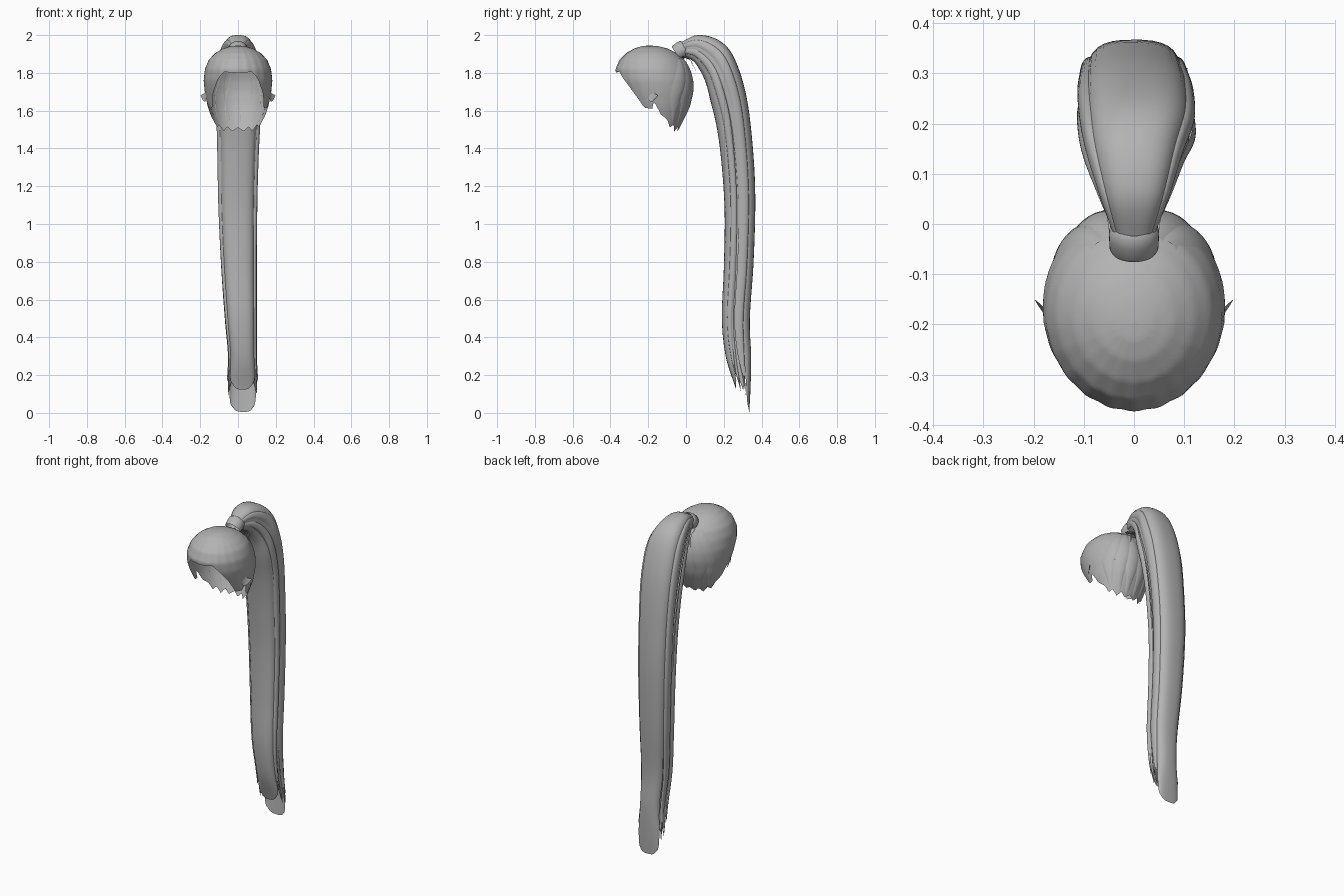
import bpy, math
from mathutils import Vector

cube = bpy.data.objects.get("Cube")
if cube:
    bpy.data.objects.remove(cube, do_unlink=True)

hair = bpy.data.materials.new("grey hair")
hair.use_nodes = True
GREY = (0.45, 0.45, 0.45, 1)
hair.diffuse_color = GREY
hair.node_tree.nodes["Principled BSDF"].inputs["Base Color"].default_value = GREY


def sheet(name, rows):
    """Smooth open surface through rows of points."""
    n = len(rows[0])
    faces = [(i * n + j, i * n + j + 1, (i + 1) * n + j + 1, (i + 1) * n + j)
             for i in range(len(rows) - 1) for j in range(n - 1)]
    mesh = bpy.data.meshes.new(name)
    mesh.from_pydata([p for row in rows for p in row], [], faces)
    mesh.materials.append(hair)
    obj = bpy.data.objects.new(name, mesh)
    bpy.context.collection.objects.link(obj)
    bpy.ops.object.select_all(action='DESELECT')
    obj.select_set(True)
    bpy.context.view_layer.objects.active = obj
    bpy.ops.object.mode_set(mode='EDIT')
    bpy.ops.mesh.select_all(action='SELECT')
    bpy.ops.mesh.remove_doubles(threshold=0.0002)
    bpy.ops.mesh.normals_make_consistent(inside=False)
    bpy.ops.object.mode_set(mode='OBJECT')
    bpy.ops.object.shade_smooth_by_angle(angle=math.radians(50))


def lookup(table, key):
    """Linear lookup on the first column, which ascends."""
    key = min(max(key, table[0][0]), table[-1][0])
    for a, b in zip(table, table[1:]):
        if key <= b[0]:
            f = (key - a[0]) / (b[0] - a[0])
            return [p + (q - p) * f for p, q in zip(a, b)][1:]


def spline(table, t):
    """Catmull-Rom through all rows, t from 0 to 1."""
    s = min(max(t, 0), 1) * (len(table) - 1)
    i = min(int(s), len(table) - 2)
    f = s - i
    p0, p1, p2, p3 = (table[min(max(i + k, 0), len(table) - 1)] for k in (-1, 0, 1, 2))
    return [0.5 * (2 * b + (c - a) * f + (2 * a - 5 * b + 4 * c - d) * f * f
                   + (3 * b - a - 3 * c + d) * f ** 3)
            for a, b, c, d in zip(p0, p1, p2, p3)]


# Scalp cap: height, front y, back y, half width
SCALP = [(1.49, -.18, -.045, .11), (1.55, -.24, -.015, .135), (1.62, -.30, .018, .16),
         (1.70, -.34, .036, .176), (1.76, -.365, .034, .182), (1.82, -.372, .018, .175),
         (1.87, -.35, -.01, .154), (1.905, -.315, -.05, .12), (1.93, -.272, -.10, .078),
         (1.942, -.232, -.15, .036), (1.945, -.195, -.195, 0)]
# Hairline height by angle from the front
HEM = [(0, 1.80), (25, 1.805), (35, 1.77), (49, 1.69), (59, 1.615), (75, 1.61),
       (82, 1.65), (90, 1.58), (105, 1.55), (112, 1.51), (126, 1.525), (138, 1.49),
       (152, 1.515), (164, 1.49), (180, 1.51)]


def scalp_point(deg, z, grow=1.0):
    a = math.radians(deg)
    front, back, half = lookup(SCALP, z)
    mid, depth = (front + back) / 2, (back - front) / 2
    # Soft combed furrows above the forehead only
    ripple = grow * (1 + 0.007 * max(0, math.cos(a)) * math.cos(22 * a))
    return Vector((half * ripple * math.sin(a), mid - depth * ripple * math.cos(a), z))


def hem(deg):
    deg = abs((deg + 180) % 360 - 180)
    return lookup(HEM, deg)[0]


TOP = SCALP[-1][0]
rows = []
for i in range(33):
    t = (i / 32) ** 2
    rows.append([scalp_point(d, TOP + (hem(d) - TOP) * t) for d in range(0, 361, 3)])
sheet("scalp_cap", rows)

# Overlapping locks combed up the back of the head
for k, mid in enumerate((122, 145, 168, 192, 215, 238)):
    rows = []
    for i in range(17):
        t = i / 16
        spread = 13 * (0.55 + 0.6 * math.sin(math.pi * min(t * 1.1, 1)))
        centre = 180 + (mid - 180) * (0.5 + 0.5 * min(1, t * 1.6))
        row = []
        for j in range(7):
            u = j / 3 - 1
            z = 1.88 + (hem(mid) - 1.88 + 0.05 * u * u) * t
            row.append(scalp_point(centre + spread * u, z, 1.03 - 0.035 * u * u))
        rows.append(row)
    sheet(f"nape_lock_{k + 1}", rows)


# Small flicks at the temples and the short strands below the tie
def wisp(name, path, width, across):
    rows = []
    for i in range(9):
        t = i / 8
        p = Vector(spline(path, t))
        w = Vector(across) * width * (1 - t ** 2)
        rows.append([p - w, p, p + w])
    sheet(name, rows)


for side, label in ((1, "left"), (-1, "right")):
    wisp(f"{label}_temple_flick", [(side * .168, -.19, 1.69), (side * .178, -.175, 1.67),
         (side * .198, -.15, 1.68)], .03, (0, .3, 1))
    for k in range(2):
        x = side * (.018 + .022 * k)
        wisp(f"{label}_loose_strand_{k + 1}", [(x, -.02, 1.885), (x * 1.2, .025, 1.865),
             (x * 1.4, .06 - .02 * k, 1.79)], .009, (1, 0, .3))

# Ponytail stations: outer y, outer z, inner y, inner z, right x, left x
TAIL = [(-.03, 1.96, .0, 1.885, -.042, .042), (.06, 2.0, .05, 1.85, -.07, .072),
        (.17, 1.975, .10, 1.76, -.098, .10), (.25, 1.89, .13, 1.65, -.11, .122),
        (.315, 1.70, .165, 1.50, -.114, .12), (.35, 1.45, .19, 1.30, -.11, .11),
        (.367, 1.15, .205, 1.05, -.105, .103), (.358, .80, .20, .76, -.09, .10),
        (.338, .50, .19, .50, -.07, .10), (.345, .30, .21, .30, -.053, .10),
        (.342, .14, .26, .14, -.06, .107), (.335, .005, .30, .02, -.055, .10)]


def tail_point(t, deg, grow):
    oy, oz, iy, iz, right, left = spline(TAIL, t)
    a = math.radians(deg)
    # Squarish oval so the back and front stay broad and flat
    c, s = (math.copysign(abs(v) ** 0.75, v) * grow for v in (math.cos(a), math.sin(a)))
    return Vector(((left + right) / 2 + (left - right) / 2 * s,
                   (oy + iy) / 2 + (oy - iy) / 2 * c,
                   (oz + iz) / 2 + (oz - iz) / 2 * c))


def tail_lock(name, deg, half, grow, end, drift=0, blunt=0.25, tip=0.1):
    rows = []
    for i in range(65):
        t = i / 64
        taper = 1
        if t > 1 - tip:
            taper = blunt + (1 - blunt) * math.sqrt(max(0, 1 - ((t - 1 + tip) / tip) ** 2))
        row = []
        for j in range(13):
            u = j / 6 - 1
            # Lock edges tuck inwards, and the middle of the end hangs lowest
            row.append(tail_point(t * end * (1 - 0.02 * t ** 8 * u * u),
                                  deg + drift * t + half * taper * u,
                                  grow - 0.08 * abs(u) ** 3))
        rows.append(row)
    sheet(name, rows)


tail_lock("tail_back_sheet", 4, 64, 1.0, 1.0, 0, .6, .05)
tail_lock("tail_front_sheet", 180, 58, 1.0, .92, 0, .6, .05)

# Narrow side locks: angle, half width, size, end, drift
LOCKS = [(66, 17, 1.01, .90, 14), (86, 12, .93, .94, -8), (103, 13, 1.02, .88, 12),
         (122, 15, .94, .93, -14)]
for side, label in ((1, "left"), (-1, "right")):
    for k, (deg, half, grow, end, drift) in enumerate(LOCKS):
        tail_lock(f"tail_{label}_lock_{k + 1}", side * deg, half, grow, end,
                  side * drift, .05, .3)
    # Inner strands seen through the gaps
    tail_lock(f"tail_{label}_inner_strand", side * 80, 42, .8, .92, side * 10, .1, .3)

# Hair tie: a rounded band tilted back along the start of the tail
axis = Vector((0, .75, .5)).normalized()
up = Vector((0, -axis.z, axis.y))
centre = Vector((0, -.026, 1.92))
rows = []
for along, radius in ((-.032, .042), (-.026, .045), (0, .046), (.02, .045), (.028, .038)):
    rows.append([centre + axis * along + radius * (Vector((1.08, 0, 0)) * math.cos(k * math.pi / 16)
                 + up * math.sin(k * math.pi / 16)) for k in range(33)])
sheet("hair_tie", rows)
